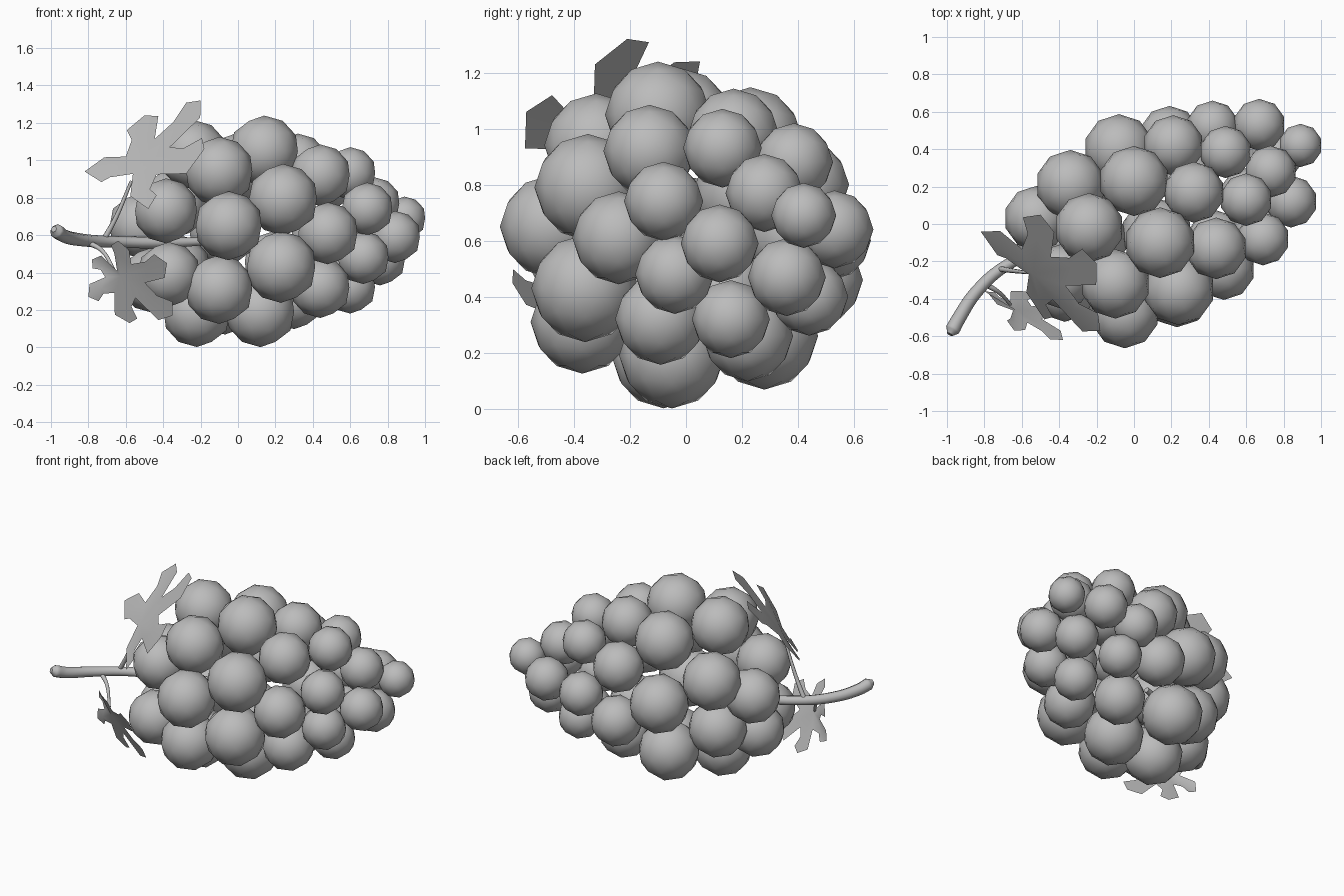
import bpy
import bmesh
from mathutils import Vector

cube = bpy.data.objects.get("Cube")
if cube:
    bpy.data.objects.remove(cube, do_unlink=True)

# One plain grey for the whole bunch
grey = bpy.data.materials.new("plain_grey")
grey.use_nodes = True
tone = (0.5, 0.5, 0.5, 1.0)
grey.diffuse_color = tone
shader = next(n for n in grey.node_tree.nodes if n.type == "BSDF_PRINCIPLED")
shader.inputs["Base Color"].default_value = tone
shader.inputs["Roughness"].default_value = 0.6


def mesh_object(name, bm):
    """Turn a bmesh into a smooth named object with the shared material."""
    mesh = bpy.data.meshes.new(name)
    bm.to_mesh(mesh)
    bm.free()
    mesh.materials.append(grey)
    for polygon in mesh.polygons:
        polygon.use_smooth = True
    obj = bpy.data.objects.new(name, mesh)
    bpy.context.scene.collection.objects.link(obj)
    return obj


def grape_radius(centre):
    """Grapes are biggest in the middle of the bunch and shrink to its tip."""
    along = 0.9 * centre.x + 0.43 * centre.y
    if along < 0:
        return 0.197 + 0.05 * along
    if along > 0.95:
        return 0.116
    return max(0.197 - 0.095 * along, 0.139)


def add_grape(name, position):
    centre = Vector(position)
    bm = bmesh.new()
    bmesh.ops.create_icosphere(bm, subdivisions=2, radius=grape_radius(centre))
    obj = mesh_object(name, bm)
    obj.location = centre
    return obj


def add_tube(name, points, radius, sizes):
    """Smooth round tube through the points; sizes scale the radius."""
    curve = bpy.data.curves.new(name, "CURVE")
    curve.dimensions = "3D"
    curve.bevel_depth = radius
    curve.bevel_resolution = 2
    curve.resolution_u = 5
    curve.use_fill_caps = True
    spline = curve.splines.new("BEZIER")
    spline.bezier_points.add(len(points) - 1)
    for bez, point, size in zip(spline.bezier_points, points, sizes):
        bez.co = point
        bez.radius = size
        bez.handle_left_type = bez.handle_right_type = "AUTO"
    curve.materials.append(grey)
    obj = bpy.data.objects.new(name, curve)
    bpy.context.scene.collection.objects.link(obj)
    return obj


def add_leaf(name, centre, tips):
    """Lobed leaf: every tip gets toothed shoulders; the stalk notch is first."""
    centre = Vector(centre)
    arms = [Vector(tip) - centre for tip in tips]
    count = len(arms)
    bm = bmesh.new()
    middle = bm.verts.new(centre)
    outline = []
    ribs = []
    for i, arm in enumerate(arms):
        before, after = arms[i - 1], arms[(i + 1) % count]
        to_before = before.normalized() * arm.length
        to_after = after.normalized() * arm.length
        notch = (arm + before) * (0.1 if i == 0 else 0.25)
        inner = arm * 0.55 + to_before * 0.15
        left = arm * 0.74 + to_before * 0.25
        right = arm * 0.66 + to_after * 0.3
        outline.append([bm.verts.new(centre + p)
                        for p in (notch, inner, left, arm, right)])
        ribs.append(bm.verts.new(centre + arm * 0.6))
    for i, (notch, inner, left, tip, right) in enumerate(outline):
        next_notch = outline[(i + 1) % count][0]
        rib = ribs[i]
        for face in ((middle, notch, rib), (notch, inner, rib),
                     (inner, left, rib), (left, tip, rib),
                     (tip, right, rib), (right, next_notch, rib),
                     (next_notch, middle, rib)):
            bm.faces.new(face)
    bmesh.ops.recalc_face_normals(bm, faces=bm.faces)
    return mesh_object(name, bm)


# Grape centres, grouped by the side of the bunch they sit on
grapes = {
    "upper_grape": [
        (.14, -.1, 1.05), (-.24, -.02, 1.03), (0, .23, .96), (.32, .17, .98),
        (.44, -.13, .92), (-.1, -.32, .94), (.6, .13, .93), (.49, .385, .88)],
    "front_grape": [
        (.24, -.35, .79), (-.05, -.48, .65), (.23, -.36, .43),
        (-.1, -.37, .31), (-.37, -.35, .39), (-.385, -.28, .73),
        (.48, -.24, .61)],
    "lower_grape": [
        (-.22, -.08, .187), (.12, -.05, .19), (.44, -.09, .32),
        (.3, .22, .26), (-.07, .28, .26), (.6, .16, .32)],
    "back_grape": [
        (-.08, .4, .62), (.21, .42, .8), (-.34, .21, .77), (-.52, .03, .65),
        (-.33, .13, .42), (.19, .47, .46), (.42, .52, .6), (.48, .44, .4),
        (-.46, -.1, .36)],
    "tip_grape": [
        (.69, -.08, .74), (.67, -.04, .48), (.84, .12, .59), (.73, .28, .77),
        (.89, .42, .69), (.67, .53, .64), (.76, .36, .47)],
}
for name, centres in grapes.items():
    for number, centre in enumerate(centres, 1):
        add_grape(f"{name}_{number}", centre)

# Woody stem running into the heart of the bunch, with a rounded knob end
add_tube("stem", [(-.985, -.59, .632), (-.97, -.565, .622),
                  (-.94, -.51, .6), (-.84, -.36, .575),
                  (-.68, -.22, .565), (-.4, -.1, .56), (-.1, 0, .57)],
         0.034, (.5, 1.15, 1.1, 1, .9, .9, .5))

# Thin leaf stalks
add_tube("upper_leaf_stalk", [(-.72, -.24, .57), (-.65, -.25, .7),
                              (-.57, -.26, .89)], 0.012, (1.3, 1, .7))
add_tube("lower_leaf_stalk", [(-.8, -.32, .56), (-.73, -.36, .52),
                              (-.66, -.43, .41)], 0.012, (1.3, 1, .7))

# Two lobed leaves
add_leaf("upper_leaf", (-.54, -.27, .95),
         [(-.82, -.04, .94), (-.5, .05, 1.24), (-.2, -.21, 1.32),
          (-.18, -.57, 1.06), (-.48, -.51, .74)])
add_leaf("lower_leaf", (-.63, -.46, .38),
         [(-.64, -.57, .57), (-.38, -.62, .45), (-.35, -.48, .17),
          (-.58, -.36, .13), (-.8, -.36, .27), (-.78, -.37, .47)])
